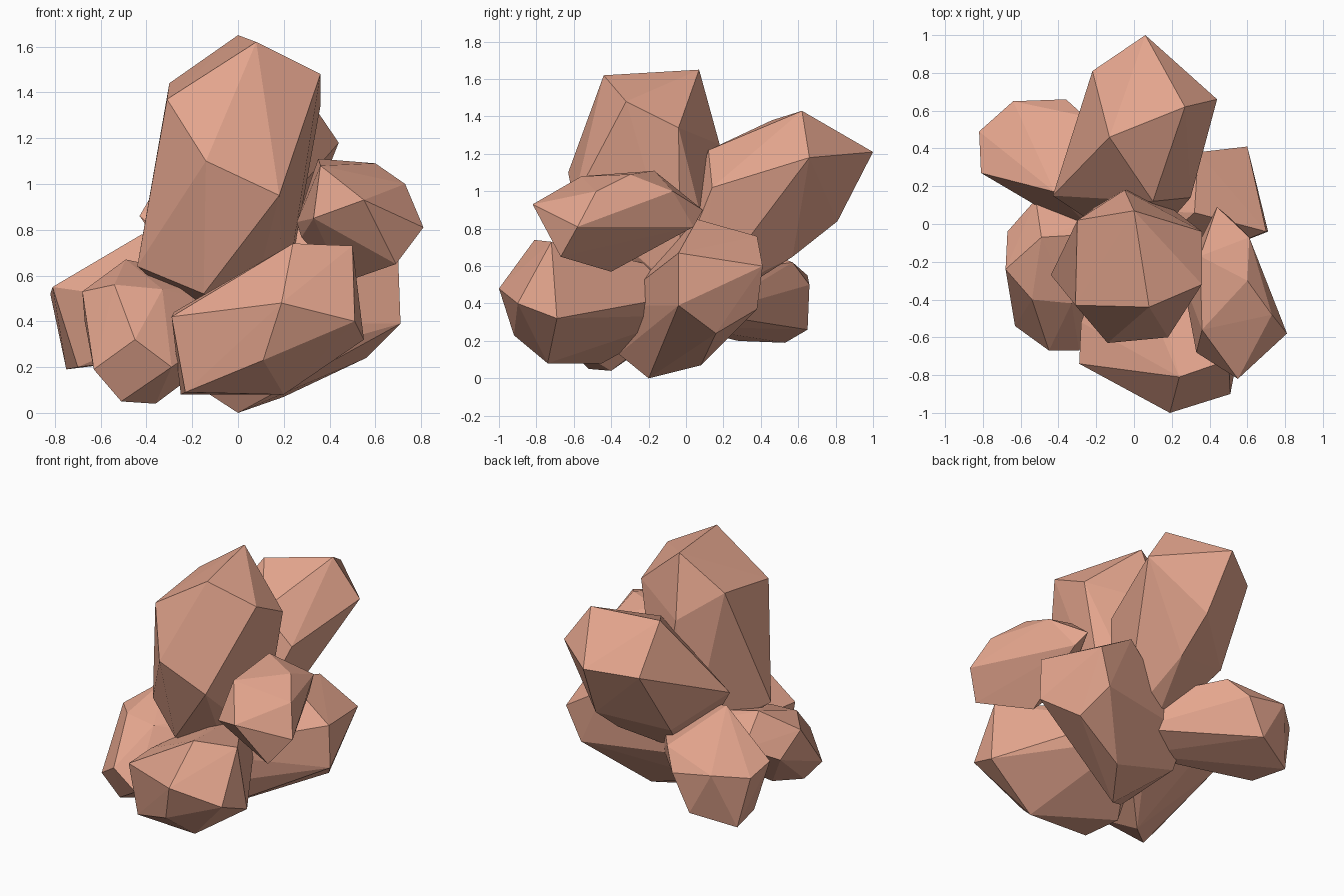
import bpy, bmesh, math
from mathutils import Vector

CORE = (0.0, 0.0, 0.45)   # most rocks grow out of this point

clay = bpy.data.materials.new("clay_rock")
clay.diffuse_color = (0.78, 0.38, 0.27, 1)


def rock(name, corners, root=0.12, core=CORE):
    """Faceted rock: a small root ring at the core, hulled with its outer corners."""
    core = Vector(core)
    pts = [Vector(c) for c in corners]
    axis = (sum(pts, Vector()) / len(pts) - core).normalized()
    turn = axis.to_track_quat('Z', 'Y')
    for i in range(5):
        a = math.tau * i / 5
        pts.append(core + turn @ Vector((root * math.cos(a), root * math.sin(a), 0)))
    bm = bmesh.new()
    for p in pts:
        bm.verts.new(p)
    bmesh.ops.convex_hull(bm, input=bm.verts)
    bmesh.ops.delete(bm, geom=[v for v in bm.verts if not v.link_faces], context='VERTS')
    bmesh.ops.recalc_face_normals(bm, faces=bm.faces)
    mesh = bpy.data.meshes.new(name)
    bm.to_mesh(mesh)
    bm.free()
    mesh.materials.append(clay)
    bpy.context.collection.objects.link(bpy.data.objects.new(name, mesh))


# Tall upright rock
rock("tall_rock", [
    (0, .07, 1.65), (.08, -.44, 1.62), (.36, -.32, 1.48), (.36, -.04, 1.34),
    (-.30, .02, 1.44), (-.31, -.43, 1.37), (-.14, -.63, 1.10), (.18, -.60, .95),
    (-.05, .18, 1.25), (-.15, -.45, .52), (-.44, -.27, .64)], 0.2)

# Rock leaning up and back
rock("back_rock", [
    (.06, 1.0, 1.21), (.27, .62, 1.43), (-.13, .46, 1.38), (.44, .66, 1.18),
    (-.22, .81, 1.15), (.10, .81, .84), (.10, .57, .65), (-.43, .15, .86),
    (.30, .14, 1.02), (.10, .12, 1.22), (-.25, .64, .95), (-.25, .52, .70)], 0.15)

# Rock jutting out on the right
rock("right_rock", [
    (.55, -.82, .93), (.81, -.58, .81), (.60, -.30, 1.09), (.35, -.17, 1.11),
    (.36, -.56, 1.08), (.73, -.48, 1.0), (.61, -.07, 1.0), (.44, .09, .90),
    (.69, -.67, .65), (.46, -.40, .57), (.33, -.68, .85), (.50, .04, .81)],
    0.06, (.29, -.25, .80))

# Low rock at the front
rock("front_rock", [
    (.24, -.81, .74), (.50, -.72, .73), (.19, -1.0, .48), (.51, -.90, .40),
    (.11, -.92, .23), (-.23, -.73, .09), (-.29, -.74, .42), (.55, -.69, .32),
    (.20, -.74, .08), (-.25, -.45, .08), (-.28, -.52, .44), (.28, -.37, .60)])

# Wide base rock on the right, running under the cluster
rock("base_rock", [
    (.70, -.04, .67), (.71, -.04, .39), (.60, .41, .60), (.51, .38, .37),
    (.56, .16, .24), (0, -.20, 0), (.20, .08, .07), (.34, .38, .76),
    (.32, .06, .85), (-.20, -.40, .39), (-.20, -.36, .13), (-.25, .07, .20),
    (-.24, .20, .40)], 0.2)

# Low rock at the back left
rock("back_left_rock", [
    (-.81, .27, .55), (-.82, .49, .52), (-.75, .53, .19), (-.64, .65, .55),
    (-.36, .66, .50), (-.48, .65, .26), (-.70, .28, .20), (-.26, .57, .62),
    (-.42, .17, .78)], 0.18)

# Low rock at the front left
rock("front_left_rock", [
    (-.49, -.07, .67), (-.68, -.24, .53), (-.67, -.04, .40), (-.52, .13, .50),
    (-.54, -.40, .56), (-.45, -.67, .32), (-.29, -.67, .20), (-.63, -.54, .19),
    (-.51, -.52, .05), (-.36, -.40, .04), (-.33, -.42, .54)])
